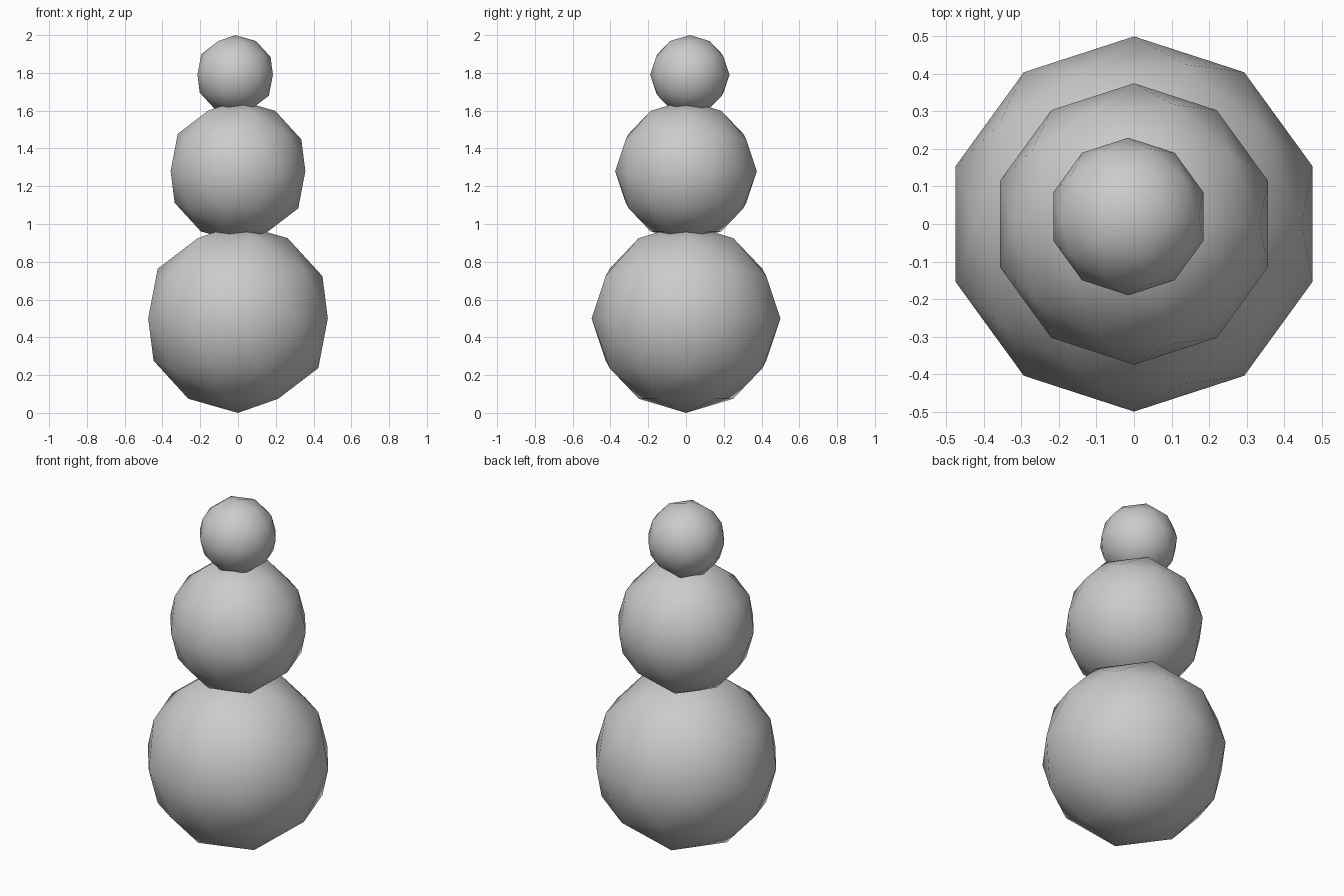
import bpy

if "Cube" in bpy.data.objects:
    bpy.data.objects.remove(bpy.data.objects["Cube"])


def ball(name, radius, location):
    # Low-poly icosphere with smooth shading
    bpy.ops.mesh.primitive_ico_sphere_add(subdivisions=2, radius=radius, location=location)
    obj = bpy.context.object
    obj.name = name
    bpy.ops.object.shade_smooth()
    return obj


# Three stacked, slightly overlapping snowballs; the head sits a little off centre
ball("lower_body", 0.5, (0, 0, 0.5))
ball("middle_body", 0.375, (0, 0, 1.28))
ball("head", 0.21, (-0.015, 0.02, 1.79))
